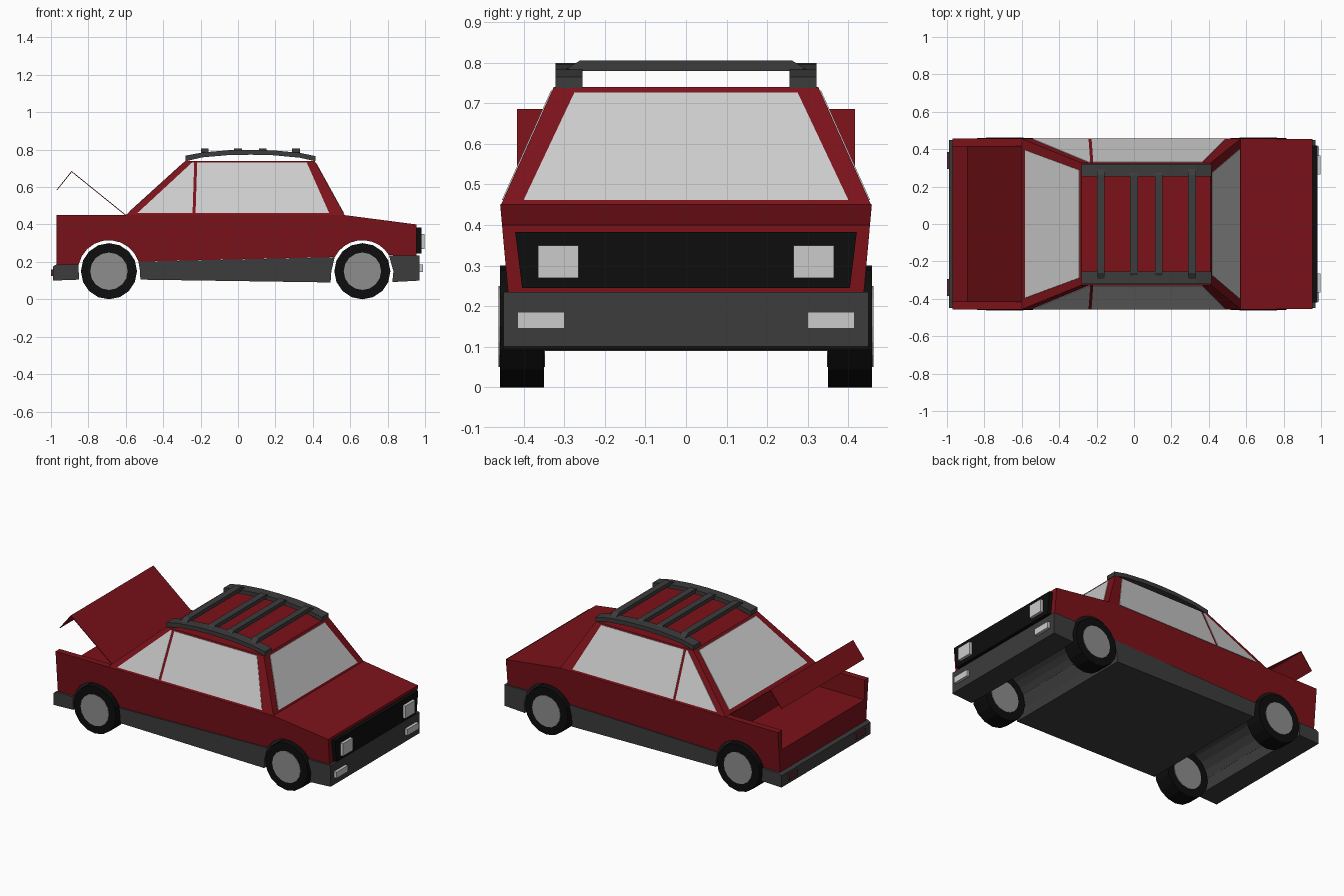
import bpy, bmesh
from math import cos, sin, radians, pi

if "Cube" in bpy.data.objects:
    bpy.data.objects.remove(bpy.data.objects["Cube"])


def material(name, *rgb):
    m = bpy.data.materials.new(name)
    m.diffuse_color = (*rgb, 1)
    m.use_nodes = True
    m.node_tree.nodes["Principled BSDF"].inputs["Base Color"].default_value = m.diffuse_color
    return m


RED = material("red_paint", 0.2, 0.006, 0.01)
DARK = material("dark_plastic", 0.045, 0.045, 0.045)
BLACK = material("black_rubber", 0.004, 0.004, 0.004)
RIM = material("rim_grey", 0.27, 0.27, 0.27)
TAIL = material("tail_red", 0.1, 0.02, 0.03)


def solid(name, a, b, mat=None, mat2=None, pick=None):
    """Loft between two matching rings; pick(face) chooses faces for mat2."""
    bm = bmesh.new()
    va, vb = [bm.verts.new(p) for p in a], [bm.verts.new(p) for p in b]
    n = len(a)
    bm.faces.new(va)
    bm.faces.new(vb[::-1])
    for i in range(n):
        j = (i + 1) % n
        bm.faces.new((va[i], vb[i], vb[j], va[j]))
    bmesh.ops.recalc_face_normals(bm, faces=bm.faces)
    if pick:
        for f in bm.faces:
            f.material_index = int(pick(f))
    me = bpy.data.meshes.new(name)
    bm.to_mesh(me)
    bm.free()
    for m in (mat, mat2):
        if m:
            me.materials.append(m)
    ob = bpy.data.objects.new(name, me)
    bpy.context.collection.objects.link(ob)
    return ob


def prism(name, pts, y0, y1, *args):
    """Extrude an (x, z) profile across y."""
    return solid(name, [(x, y0, z) for x, z in pts], [(x, y1, z) for x, z in pts], *args)


def box(name, x0, x1, y0, y1, z0, z1, *args):
    return prism(name, [(x0, z0), (x1, z0), (x1, z1), (x0, z1)], y0, y1, *args)


def arc(cx, a0, a1, r=0.166, n=9):
    """Wheel arch points from angle a0 to a1."""
    return [(cx + r * cos(radians(a0 + (a1 - a0) * i / n)),
             0.15 + r * sin(radians(a0 + (a1 - a0) * i / n))) for i in range(n + 1)]


FRONT, REAR = 0.665, -0.69

# Lower body with wheel arches running right across, sides leaning in slightly
profile = [(-0.97, 0.185), (-0.97, 0.45), (0.57, 0.45), (0.955, 0.40), (0.955, 0.235)]
profile += arc(FRONT, 31, 153) + arc(REAR, 18, 168)


def half(z):
    return 0.458 - (0.45 - z) * 0.09


def in_arch(f):
    c = f.calc_center_median()
    return abs(f.normal.y) < 0.5 and c.z < 0.33 and abs(c.x) < 0.86


body = solid("body", [(x, -half(z), z) for x, z in profile],
             [(x, half(z), z) for x, z in profile], RED, DARK, in_arch)

# Open boot cavity
cutter = box("boot_cutter", -1.05, -0.605, -0.417, 0.417, 0.325, 0.6, RED)
cutter.hide_render = True
cutter.hide_viewport = True
cut = body.modifiers.new("boot", 'BOOLEAN')
cut.object, cut.operation, cut.solver = cutter, 'DIFFERENCE', 'EXACT'

# Raised boot lid
prism("boot_lid", [(-0.60, 0.452), (-0.89, 0.686), (-0.97, 0.585),
                   (-0.967, 0.583), (-0.889, 0.680), (-0.603, 0.449)], -0.417, 0.417, RED)

# Sills with floor, and bumpers
prism("sill_and_floor", [(-0.522, 0.105), (0.495, 0.09), (0.499, 0.15), (0.517, 0.225),
                         (-0.532, 0.201), (-0.524, 0.15)], -0.443, 0.443, DARK)
prism("front_bumper", [(0.825, 0.092), (0.97, 0.1), (0.97, 0.235), (0.807, 0.235),
                       (0.831, 0.15)], -0.45, 0.45, DARK)
prism("rear_bumper", [(-0.85, 0.105), (-0.99, 0.1), (-0.99, 0.175), (-0.97, 0.187),
                      (-0.853, 0.187)], -0.45, 0.45, DARK)

# Grille
solid("grille", [(0.95, y, z) for y, z in ((-.404, .245), (.404, .245), (.421, .383), (-.421, .383))],
      [(0.98, y, z) for y, z in ((-.404, .245), (.404, .245), (.421, .383), (-.421, .383))], BLACK)

# Cabin
B, T = 0.45, 0.74


def side_y(z):
    return 0.456 - (z - B) * 0.13 / (T - B)


def front_x(z):
    return 0.57 - (z - B) * 0.16 / (T - B)


def rear_x(z):
    return -0.60 + (z - B) * 0.32 / (T - B)


def ring(z):
    y = side_y(z)
    return [(rear_x(z), -y, z), (front_x(z), -y, z), (front_x(z), y, z), (rear_x(z), y, z)]


solid("cabin", ring(B), ring(T), RED)

# Windscreen and rear window
G = 0.003
for name, fx, s, pts in (
        ("windscreen", front_x, 1, [(-.40, .462), (.40, .462), (.275, .727), (-.275, .727)]),
        ("rear_window", rear_x, -1, [(-.395, .468), (.395, .468), (.288, .73), (-.288, .73)])):
    solid(name, [(fx(z) - s * G, y, z) for y, z in pts], [(fx(z) + s * G, y, z) for y, z in pts])

door_glass = [(-0.227, 0.462), (0.487, 0.462), (0.367, 0.732), (-0.218, 0.732)]
quarter_glass = [(-0.537, 0.462), (-0.243, 0.462), (-0.234, 0.732), (-0.245, 0.732)]

# Roof rail profile: shallow arch standing on its two ends
top = [(-0.28, .768), (-0.19, .785), (-0.05, .797), (0.07, .799), (0.19, .796), (0.33, .783), (0.415, .765)]
rail = top + [(0.415, .738)] + [(x, z - 0.026) for x, z in top[-2:0:-1]] + [(-0.28, .738)]

for s, side in ((-1, "right"), (1, "left")):
    # Side windows
    for name, pts in (("door_glass", door_glass), ("quarter_glass", quarter_glass)):
        solid(f"{name}_{side}", [(x, s * (side_y(z) - G), z) for x, z in pts],
              [(x, s * (side_y(z) + G), z) for x, z in pts])
    prism(f"roof_rail_{side}", rail, s * 0.255, s * 0.322, DARK)
    # Lamps
    box(f"headlight_{side}", 0.97, 0.998, s * 0.265, s * 0.365, 0.27, 0.35)
    box(f"fog_light_{side}", 0.96, 0.988, s * 0.30, s * 0.415, 0.145, 0.185)
    box(f"tail_light_{side}", -1.0, -0.98, s * 0.295, s * 0.385, 0.125, 0.16, TAIL)
    # Wheels
    for cx, end in ((FRONT, "front"), (REAR, "rear")):
        for part, r, y0, y1, m in (("tyre", 0.15, 0.35, 0.459, BLACK), ("rim", 0.1, 0.347, 0.462, RIM)):
            pts = [(cx + r * cos(i * pi / 8), 0.15 + r * sin(i * pi / 8)) for i in range(16)]
            prism(f"{part}_{end}_{side}", pts, s * y0, s * y1, m)

# Roof rack cross bars with sloping ends
bar = [(-.295, .785), (-.262, .805), (.262, .805), (.295, .785), (.26, .780), (-.26, .780)]
for i, x in enumerate((-0.178, 0.0, 0.132, 0.31)):
    solid(f"rack_bar_{i + 1}", [(x - 0.021, y, z) for y, z in bar],
          [(x + 0.021, y, z) for y, z in bar], DARK)
